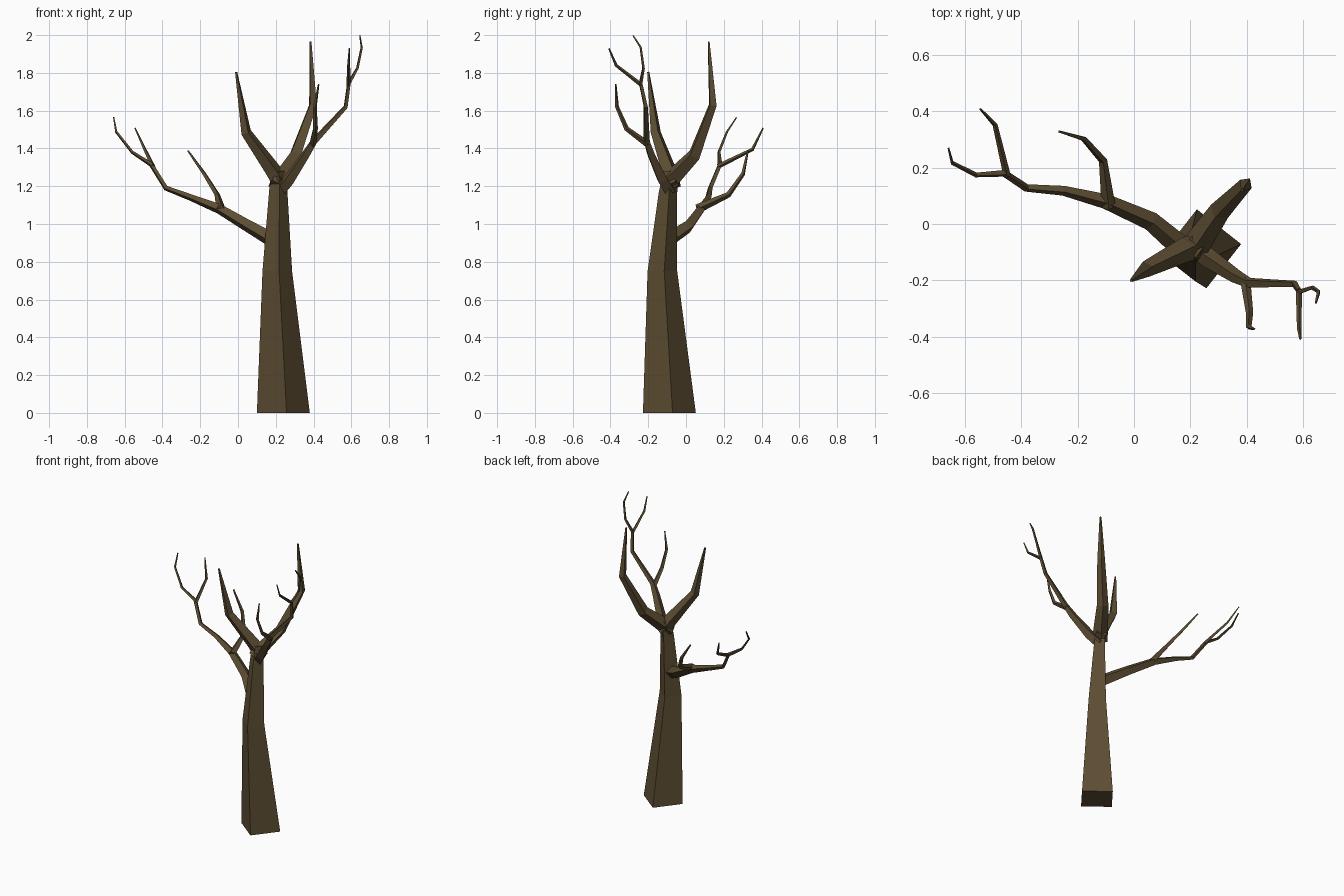
import bpy, bmesh, math
from mathutils import Vector

bark = bpy.data.materials.new("dark brown bark")
bark.diffuse_color = (0.11, 0.075, 0.033, 1)


def limb(name, pts, level=False):
    """Four-sided tapering limb along points (x, y, z, radius)."""
    P = [Vector(p[:3]) for p in pts]
    D = [(b - a).normalized() for a, b in zip(P, P[1:])]
    T = [D[0]] + [(a + b).normalized() for a, b in zip(D, D[1:])] + [D[-1]]
    u = T[0].cross(Vector((0, 0, 1))).normalized()
    bm = bmesh.new()
    rings = []
    for i, (p, t) in enumerate(zip(P, T)):
        if level:    # horizontal rings for the trunk
            u = Vector((math.cos(0.12), math.sin(0.12), 0))
            t = Vector((0, 0, 1))
        elif i:      # carry the frame along the limb without twist
            u = T[i - 1].rotation_difference(t) @ u
        v = t.cross(u)
        r = pts[i][3]
        rings.append([bm.verts.new(p + d * r) for d in (u, v, -u, -v)])
    for a, b in zip(rings, rings[1:]):
        for k in range(4):
            j = (k + 1) % 4
            bm.faces.new((a[k], a[j], b[j], b[k]))
    bm.faces.new(rings[0][::-1])
    bm.faces.new(rings[-1])
    bmesh.ops.recalc_face_normals(bm, faces=bm.faces)
    me = bpy.data.meshes.new(name)
    bm.to_mesh(me)
    bm.free()
    me.materials.append(bark)
    bpy.context.collection.objects.link(bpy.data.objects.new(name, me))


# trunk
limb("trunk", [(0.24, -0.088, 0, 0.141), (0.208, -0.125, 0.75, 0.079),
               (0.213, -0.095, 1.17, 0.049), (0.213, -0.08, 1.28, 0.04)], True)

# two heavy top limbs
limb("left_top_limb", [(0.235, -0.07, 1.2, 0.046), (0.185, -0.09, 1.285, 0.044),
                       (0.043, -0.16, 1.485, 0.029), (-0.01, -0.2, 1.805, 0.006)])
limb("right_top_limb", [(0.2, -0.105, 1.2, 0.048), (0.23, -0.062, 1.255, 0.048),
                        (0.303, 0.045, 1.365, 0.038), (0.397, 0.142, 1.63, 0.025),
                        (0.384, 0.12, 1.965, 0.006)])

# right slender branch and its twigs
limb("right_branch", [(0.215, -0.085, 1.17, 0.036), (0.27, -0.125, 1.235, 0.034),
                      (0.36, -0.185, 1.37, 0.025), (0.405, -0.208, 1.44, 0.019),
                      (0.57, -0.213, 1.62, 0.013), (0.587, -0.24, 1.745, 0.011),
                      (0.632, -0.225, 1.825, 0.008), (0.655, -0.24, 1.935, 0.007),
                      (0.645, -0.28, 1.998, 0.004)])
limb("right_low_twig", [(0.395, -0.2, 1.42, 0.018), (0.41, -0.315, 1.505, 0.013),
                        (0.407, -0.365, 1.62, 0.01), (0.427, -0.372, 1.74, 0.004)])
limb("right_high_twig", [(0.585, -0.235, 1.735, 0.011), (0.586, -0.37, 1.84, 0.008),
                         (0.59, -0.408, 1.93, 0.004)])

# left long branch and its twigs
limb("left_branch", [(0.2, -0.11, 0.905, 0.042), (0.06, 0.01, 0.985, 0.034),
                     (-0.1, 0.08, 1.08, 0.027), (-0.25, 0.118, 1.14, 0.018),
                     (-0.382, 0.128, 1.19, 0.014), (-0.46, 0.18, 1.315, 0.013),
                     (-0.56, 0.174, 1.38, 0.009), (-0.645, 0.217, 1.488, 0.007),
                     (-0.658, 0.268, 1.565, 0.004)])
limb("left_inner_twig", [(-0.09, 0.06, 1.08, 0.025), (-0.11, 0.225, 1.155, 0.015),
                         (-0.178, 0.302, 1.265, 0.011), (-0.265, 0.328, 1.388, 0.005)])
limb("left_outer_twig", [(-0.45, 0.17, 1.305, 0.013), (-0.493, 0.352, 1.395, 0.009),
                         (-0.545, 0.408, 1.508, 0.004)])
